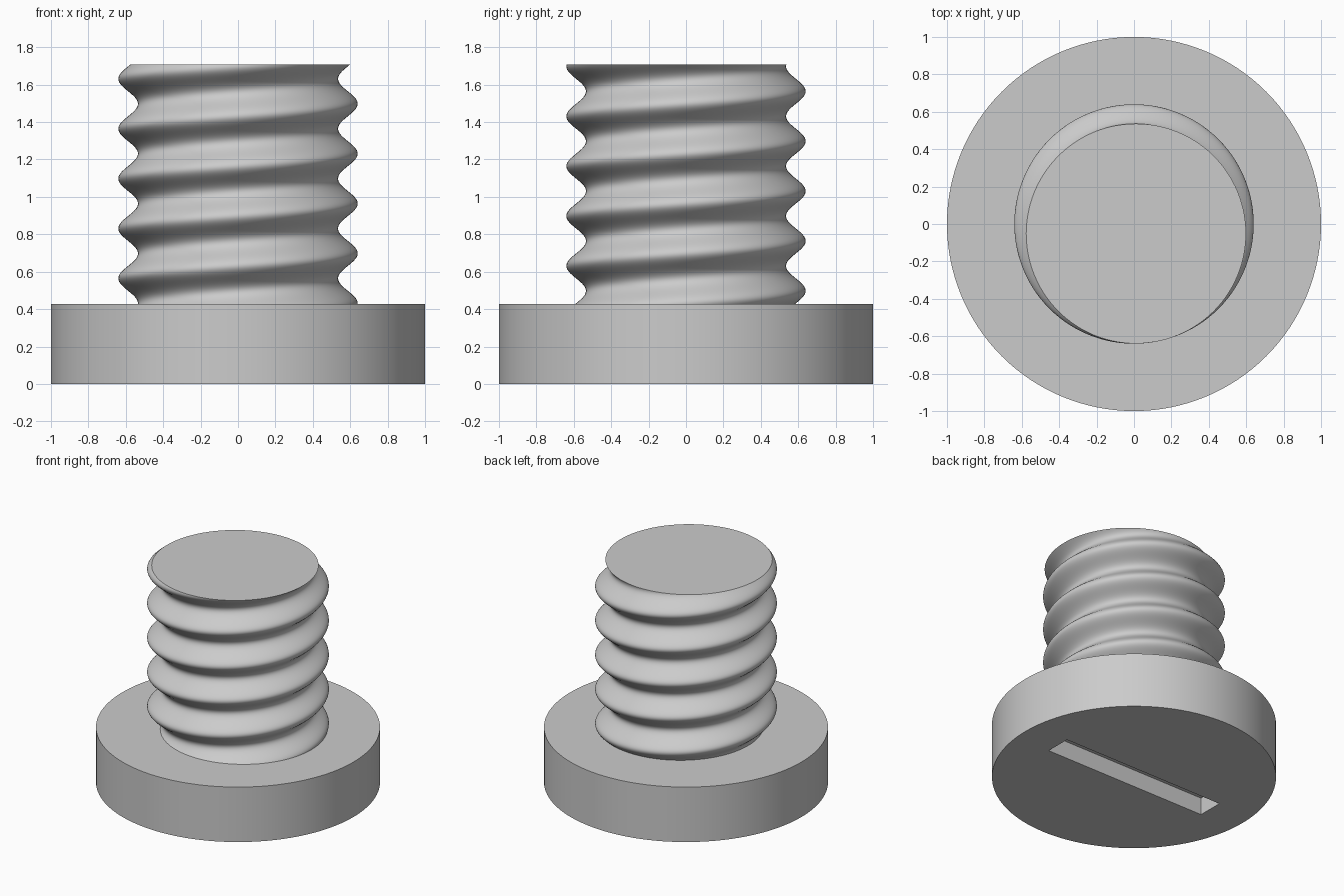
import bpy
import bmesh
from math import cos, sin, tau, radians
from mathutils import Matrix

HEAD_RADIUS, HEAD_HEIGHT, TOP = 1.0, 0.427, 1.707
SHAFT_RADIUS, OFFSET = 0.5875, 0.0525      # round section, shifted off the axis
PITCH, CREST_Z = 0.2667, 0.431             # crest faces +x at this height
SLOT_SIZE, SLOT_DEPTH = (1.4, 0.2), 0.133

if "Cube" in bpy.data.objects:
    bpy.data.objects.remove(bpy.data.objects["Cube"], do_unlink=True)

grey = bpy.data.materials.new("plain_grey")
grey.use_nodes = True
grey.diffuse_color = (0.6, 0.6, 0.6, 1)
grey.node_tree.nodes["Principled BSDF"].inputs["Base Color"].default_value = grey.diffuse_color


def make_object(name, bm):
    bmesh.ops.recalc_face_normals(bm, faces=bm.faces)
    mesh = bpy.data.meshes.new(name)
    bm.to_mesh(mesh)
    bm.free()
    mesh.materials.append(grey)
    obj = bpy.data.objects.new(name, mesh)
    bpy.context.collection.objects.link(obj)
    return obj


def activate(obj):
    bpy.ops.object.select_all(action='DESELECT')
    obj.select_set(True)
    bpy.context.view_layer.objects.active = obj


# Round head
bm = bmesh.new()
bmesh.ops.create_cone(bm, cap_ends=True, segments=128, radius1=HEAD_RADIUS,
                      radius2=HEAD_RADIUS, depth=HEAD_HEIGHT,
                      matrix=Matrix.Translation((0, 0, HEAD_HEIGHT / 2)))
head = make_object("head", bm)

# Screwdriver slot cut into the underside
bm = bmesh.new()
bmesh.ops.create_cube(bm, size=1, matrix=Matrix.Diagonal((*SLOT_SIZE, 2 * SLOT_DEPTH, 1)))
cutter = make_object("slot_cutter", bm)
cutter.hide_render = True
cut = head.modifiers.new("slot", 'BOOLEAN')
cut.operation, cut.solver, cut.object = 'DIFFERENCE', 'EXACT', cutter
activate(head)
bpy.ops.object.modifier_apply(modifier=cut.name)
bpy.data.objects.remove(cutter, do_unlink=True)

# Threaded shaft: an off-centre circle that circles the axis as it rises
SIDES, LAYERS = 112, 150
start = HEAD_HEIGHT - 0.02
bm = bmesh.new()
rings = []
for i in range(LAYERS + 1):
    z = start + (TOP - start) * i / LAYERS
    turn = tau * (z - CREST_Z) / PITCH
    cx, cy = OFFSET * cos(turn), OFFSET * sin(turn)
    rings.append([bm.verts.new((cx + SHAFT_RADIUS * cos(tau * k / SIDES),
                                cy + SHAFT_RADIUS * sin(tau * k / SIDES), z))
                  for k in range(SIDES)])
for low, high in zip(rings, rings[1:]):
    for k in range(SIDES):
        n = (k + 1) % SIDES
        bm.faces.new((low[k], low[n], high[n], high[k]))
bm.faces.new(rings[0][::-1])
bm.faces.new(rings[-1])
shaft = make_object("threaded_shaft", bm)

# Smooth sides with crisp rims
for obj in (head, shaft):
    activate(obj)
    bpy.ops.object.shade_smooth_by_angle(angle=radians(30))
